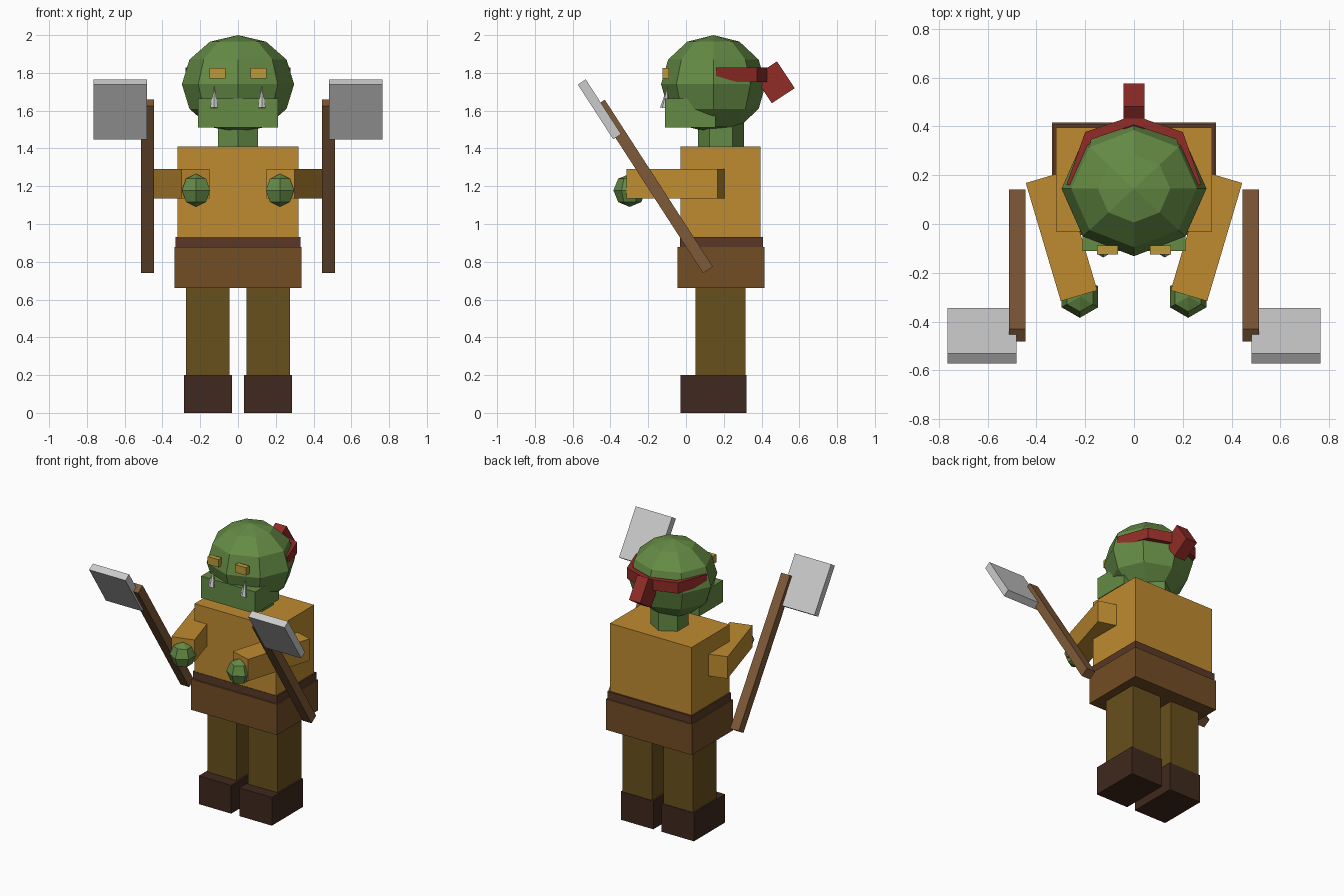
import bpy, bmesh, math
from mathutils import Matrix, Vector

if "Cube" in bpy.data.objects:
    bpy.data.objects.remove(bpy.data.objects["Cube"])


def material(name, rgb):
    m = bpy.data.materials.new(name)
    m.diffuse_color = (*rgb, 1)
    m.use_nodes = True
    m.node_tree.nodes["Principled BSDF"].inputs["Base Color"].default_value = m.diffuse_color
    return m


SKIN = material("green_skin", (0.13, 0.26, 0.06))
SHIRT = material("tan_cloth", (0.52, 0.26, 0.03))
PANTS = material("dark_olive_cloth", (0.14, 0.08, 0.012))
SKIRT = material("brown_leather", (0.17, 0.075, 0.018))
BELT = material("belt_leather", (0.10, 0.04, 0.02))
BOOT = material("boot_leather", (0.05, 0.022, 0.013))
WOOD = material("wood", (0.21, 0.10, 0.04))
RED = material("red_cloth", (0.28, 0.025, 0.02))
GOLD = material("yellow_eye", (0.50, 0.33, 0.04))


def finish(name, bm, mat=None):
    bmesh.ops.recalc_face_normals(bm, faces=bm.faces)
    me = bpy.data.meshes.new(name)
    bm.to_mesh(me)
    bm.free()
    if mat:
        me.materials.append(mat)
    ob = bpy.data.objects.new(name, me)
    bpy.context.collection.objects.link(ob)
    return ob


def box(name, center, size, mat=None, rx=0, rz=0):
    bm = bmesh.new()
    rot = Matrix.Rotation(rz, 4, 'Z') @ Matrix.Rotation(rx, 4, 'X')
    bmesh.ops.create_cube(bm, size=1, matrix=Matrix.Translation(center) @ rot @ Matrix.Diagonal((*size, 1)))
    return finish(name, bm, mat)


def span(name, x, y, z, mat=None):
    lo, hi = Vector((x[0], y[0], z[0])), Vector((x[1], y[1], z[1]))
    return box(name, (lo + hi) / 2, hi - lo, mat)


def ball(name, center, radii, segments, rings, mat):
    bm = bmesh.new()
    bmesh.ops.create_uvsphere(bm, u_segments=segments, v_segments=rings, radius=1,
                              matrix=Matrix.Translation(center) @ Matrix.Diagonal((*radii, 1)))
    return finish(name, bm, mat)


def cone(name, center, r1, r2, depth, sides, mat=None, rx=0):
    bm = bmesh.new()
    bmesh.ops.create_cone(bm, cap_ends=True, segments=sides, radius1=r1, radius2=r2, depth=depth,
                          matrix=Matrix.Translation(center) @ Matrix.Rotation(rx, 4, 'X'))
    return finish(name, bm, mat)


# Body
span("torso", (-0.32, 0.32), (-0.03, 0.395), (0.92, 1.41), SHIRT)
span("belt", (-0.33, 0.33), (-0.033, 0.408), (0.87, 0.93), BELT)
span("skirt", (-0.337, 0.337), (-0.045, 0.415), (0.66, 0.877), SKIRT)
cone("neck", (0, 0.185, 1.46), 0.122, 0.122, 0.16, 6, SKIN)

# Head
ball("head", (0, 0.145, 1.74), (0.297, 0.277, 0.26), 8, 6, SKIN)
span("jaw", (-0.212, 0.212), (-0.11, 0.155), (1.51, 1.665), SKIN)

# Headband wrapped around the back of the head, with a knot
outer = [(0.277, 0.16), (0.2, 0.377), (0, 0.445), (-0.2, 0.377), (-0.277, 0.16)]
inner = [(x * 0.87, 0.145 + (y - 0.145) * 0.87) for x, y in reversed(outer)]
bm = bmesh.new()
face = bm.faces.new([bm.verts.new((x, y, 1.753)) for x, y in outer + inner])
ext = bmesh.ops.extrude_face_region(bm, geom=[face])
bmesh.ops.translate(bm, vec=(0, 0, 0.075),
                    verts=[g for g in ext["geom"] if isinstance(g, bmesh.types.BMVert)])
finish("headband", bm, RED)
box("headband_knot", (0, 0.468, 1.75), (0.088, 0.145, 0.17), RED, rx=math.radians(33.5))

# Mirrored parts
TILT = math.radians(32.9)
for side, s in (("left", 1), ("right", -1)):
    box(side + "_boot", (s * 0.159, 0.145, 0.1), (0.254, 0.35, 0.2), BOOT)
    box(side + "_leg", (s * 0.16, 0.183, 0.44), (0.23, 0.266, 0.5), PANTS)
    box(side + "_arm", (s * 0.297, -0.052, 1.213), (0.156, 0.505, 0.155), SHIRT, rz=-s * math.radians(16.5))
    ball(side + "_hand", (s * 0.222, -0.298, 1.178), (0.0865, 0.0865, 0.0875), 6, 4, SKIN)
    box(side + "_eye", (s * 0.108, -0.107, 1.798), (0.086, 0.036, 0.055), GOLD)
    cone(side + "_tusk", (s * 0.126, -0.105, 1.672), 0.024, 0, 0.118, 6, rx=math.radians(-8))
    # Axe
    box(side + "_axe_handle", (s * 0.479, -0.17, 1.199), (0.068, 0.062, 1.053), WOOD, rx=TILT)
    box(side + "_axe_blade", (s * 0.623, -0.458, 1.607), (0.284, 0.05, 0.345), rx=TILT)
